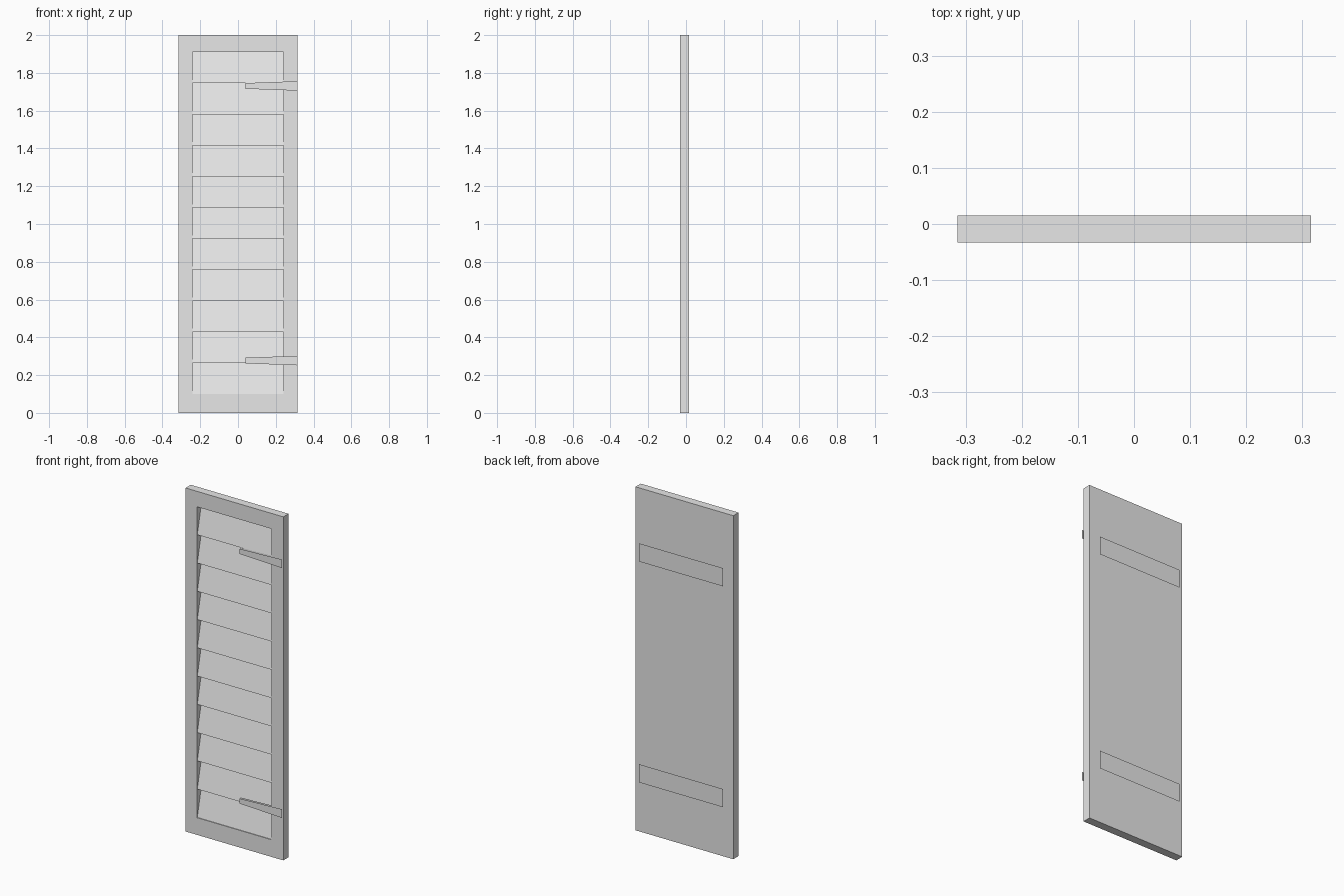
import bpy, bmesh

if "Cube" in bpy.data.objects:
    bpy.data.objects.remove(bpy.data.objects["Cube"])

grey = bpy.data.materials.new("light_grey")
grey.diffuse_color = (0.8, 0.8, 0.8, 1)
grey.use_nodes = True
grey.node_tree.nodes["Principled BSDF"].inputs["Base Color"].default_value = grey.diffuse_color

FRONT, BACK, FLOOR = -0.033, 0.015, 0.010   # depths of the frame
BOTTOM, TOP = 0.10, 1.91                    # opening height
LEFT, RIGHT = -0.242, 0.24                  # opening width
SLATS = 11


def add_object(name, bm):
    mesh = bpy.data.meshes.new(name)
    bm.to_mesh(mesh)
    bm.free()
    mesh.materials.append(grey)
    ob = bpy.data.objects.new(name, mesh)
    bpy.context.collection.objects.link(ob)
    return ob


def ring(bm, x0, x1, z0, z1, y):
    return [bm.verts.new((x, y, z)) for x, z in ((x0, z0), (x1, z0), (x1, z1), (x0, z1))]


def flat_panel(name, points, y, face_back):
    """Single flat sheet from (x, z) points, facing the back or the front."""
    bm = bmesh.new()
    pts = points[::-1] if face_back else points
    bm.faces.new([bm.verts.new((x, y, z)) for x, z in pts])
    return add_object(name, bm)


# Frame: solid board with one rectangular recess in the front
bm = bmesh.new()
rings = [ring(bm, -0.315, 0.315, 0, 2, BACK),
         ring(bm, -0.315, 0.315, 0, 2, FRONT),
         ring(bm, LEFT, RIGHT, BOTTOM, TOP, FRONT),
         ring(bm, LEFT, RIGHT, BOTTOM, TOP, FLOOR)]
for a, b in zip(rings, rings[1:]):
    for i in range(4):
        j = (i + 1) % 4
        bm.faces.new((a[i], a[j], b[j], b[i]))
bm.faces.new(rings[0])
bm.faces.new(rings[-1])
bmesh.ops.recalc_face_normals(bm, faces=bm.faces)
add_object("frame", bm)

# Slats: sloping wedges, deep at the top and nearly flush at the bottom
step = (TOP - BOTTOM) / SLATS
for n in range(SLATS):
    z = BOTTOM + n * step
    bm = bmesh.new()
    profile = ((FLOOR, z), (-0.029, z), (FLOOR - 0.001, z + step))
    ends = [[bm.verts.new((x, y, pz)) for y, pz in profile] for x in (LEFT, RIGHT)]
    for i in range(3):
        j = (i + 1) % 3
        bm.faces.new((ends[0][i], ends[0][j], ends[1][j], ends[1][i]))
    bm.faces.new(ends[0])
    bm.faces.new(ends[1])
    bmesh.ops.recalc_face_normals(bm, faces=bm.faces)
    add_object(f"slat_{n + 1}", bm)

# Tapered hinge straps and rear mounting plates, upper and lower
for label, hinge_z, plate_z in (("upper", 1.731, 1.641), ("lower", 0.277, 0.355)):
    strap = [(0.04, hinge_z - 0.015), (0.315, hinge_z - 0.025),
             (0.315, hinge_z + 0.025), (0.04, hinge_z + 0.015)]
    flat_panel(f"{label}_hinge_strap", strap, FRONT + 0.0008, False)
    flat_panel(f"{label}_hinge_cover", strap, -0.045, True)
    plate = [(-0.27, plate_z - 0.053), (0.27, plate_z - 0.053),
             (0.27, plate_z + 0.053), (-0.27, plate_z + 0.053)]
    flat_panel(f"{label}_rear_plate", plate, 0.045, True)
